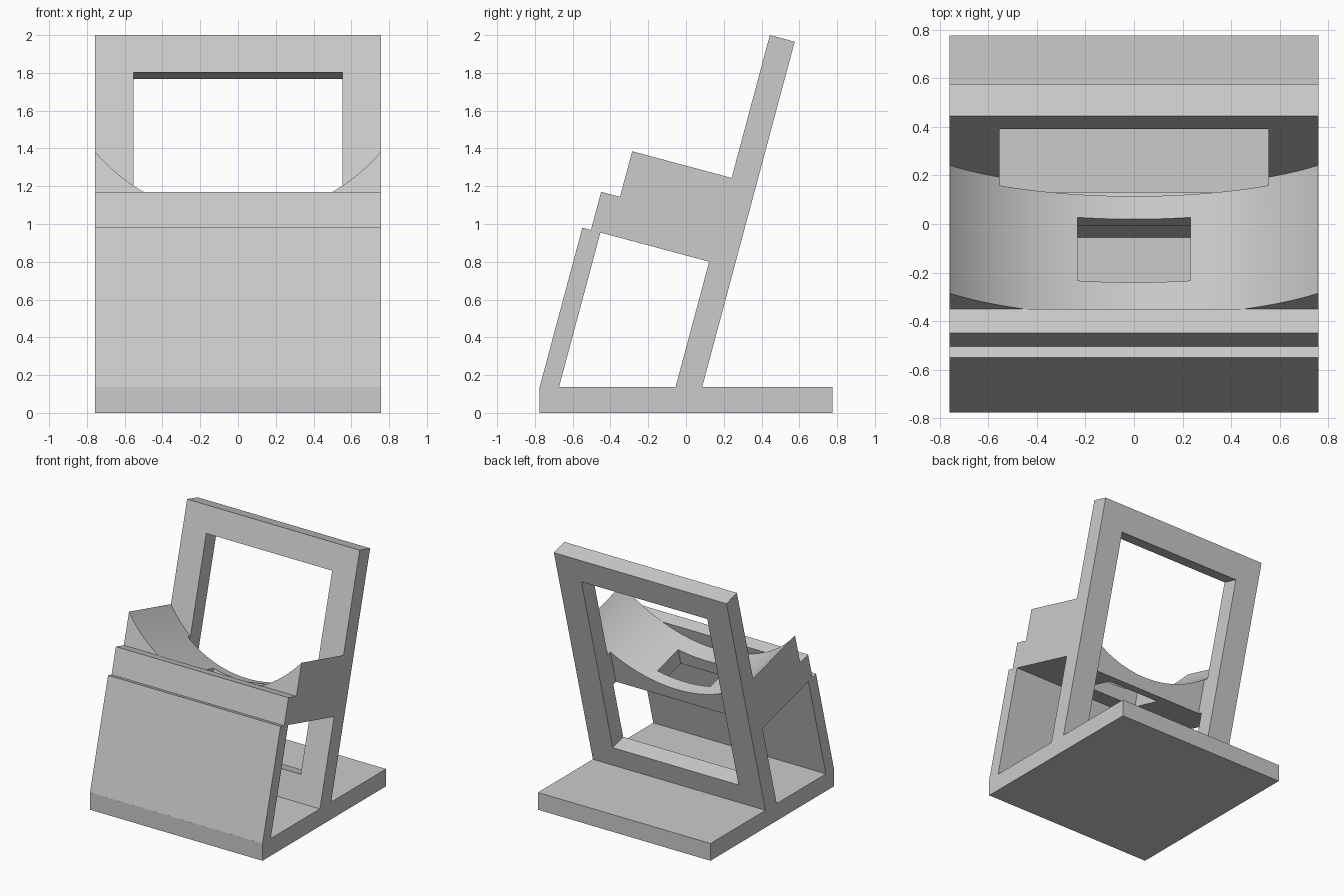
import bpy, bmesh, math
from mathutils import Vector

default = bpy.data.objects.get("Cube")
if default:
    bpy.data.objects.remove(default, do_unlink=True)

# One flat grey for everything
grey = bpy.data.materials.new("plain grey")
grey.use_nodes = True
colour = (0.6, 0.6, 0.6, 1)
grey.diffuse_color = colour
grey.node_tree.nodes["Principled BSDF"].inputs["Base Color"].default_value = colour

HALF = 0.758          # half width
BASE_TOP = 0.137
TILT = math.radians(15)
S, C = math.sin(TILT), math.cos(TILT)
ORIGIN = Vector((0, -0.285, 1.385))   # upper front corner of the seat
BACKWARD = Vector((0, C, -S))
DOWN = Vector((0, -S, -C))


def tilted(x, t, d):
    """Point in the leaning frame: t runs backward, d runs downward."""
    return ORIGIN + Vector((x, 0, 0)) + BACKWARD * t + DOWN * d


def depth_at_base(t):
    return (ORIGIN.z - BASE_TOP - t * S) / C


def solid(name, loop_a, loop_b):
    """Closed prism between two matching outlines."""
    bm = bmesh.new()
    a = [bm.verts.new(p) for p in loop_a]
    b = [bm.verts.new(p) for p in loop_b]
    bm.faces.new(a)
    bm.faces.new(b)
    for i in range(len(a)):
        j = (i + 1) % len(a)
        bm.faces.new((a[i], a[j], b[j], b[i]))
    bmesh.ops.recalc_face_normals(bm, faces=bm.faces)
    mesh = bpy.data.meshes.new(name)
    bm.to_mesh(mesh)
    bm.free()
    mesh.materials.append(grey)
    obj = bpy.data.objects.new(name, mesh)
    bpy.context.collection.objects.link(obj)
    return obj


def slab(name, profile, half=HALF):
    """Side profile in (t, d) widened across x."""
    return solid(name, *[[tilted(x, t, d) for t, d in profile] for x in (-half, half)])


def block(name, t0, t1, d0, d1, half=HALF):
    return slab(name, [(t0, d0), (t1, d0), (t1, d1), (t0, d1)], half)


def cut(obj, cutter):
    cutter.hide_render = True
    mod = obj.modifiers.new("cut", 'BOOLEAN')
    mod.operation = 'DIFFERENCE'
    mod.solver = 'EXACT'
    mod.object = cutter
    bpy.ops.object.select_all(action='DESELECT')
    bpy.context.view_layer.objects.active = obj
    obj.select_set(True)
    bpy.ops.object.modifier_apply(modifier=mod.name)


def standing_panel(name, t0, t1, top):
    return slab(name, [(t0, top), (t1, top), (t1, depth_at_base(t1)), (t0, depth_at_base(t0))])


# Base plate
solid("base_plate", *[[(x, y, z) for y, z in
      ((-0.775, 0), (0.775, 0), (0.775, BASE_TOP), (-0.775, BASE_TOP))] for x in (-HALF, HALF)])

# Leaning front panel and the lip above it
SEAT_BOTTOM = 0.459
standing_panel("front_panel", -0.15, -0.051, SEAT_BOTTOM)
block("front_lip", -0.103, 0, 0.25, SEAT_BOTTOM)

# Back frame and seat block
BACK_T0, BACK_T1 = 0.545, 0.681
back = standing_panel("back_frame", BACK_T0, BACK_T1, -0.783)
seat = block("cradle_seat", 0, BACK_T0, 0, SEAT_BOTTOM)

# Window through the frame, biting slightly into the rear of the seat
window = block("window_cutter", BACK_T0 - 0.035, BACK_T1 + 0.1, -0.579, 0.94, 0.553)
cut(back, window)

# Round hollow in the seat
SAG = 0.36
RADIUS = (HALF ** 2 + SAG ** 2) / (2 * SAG)
ring = [(RADIUS * math.sin(a), SAG - RADIUS + RADIUS * math.cos(a))
        for a in (2 * math.pi * i / 160 for i in range(160))]
hollow = solid("hollow_cutter", *[[tilted(x, t, d) for x, d in ring] for t in (-0.2, 0.8)])

# Slot through the seat floor
slot = block("slot_cutter", 0.143, 0.412, 0.1, 0.7, 0.232)

for cutter in (hollow, window, slot):
    cut(seat, cutter)
bpy.ops.object.shade_smooth_by_angle(angle=math.radians(30))

for cutter in (window, hollow, slot):
    bpy.data.objects.remove(cutter, do_unlink=True)
